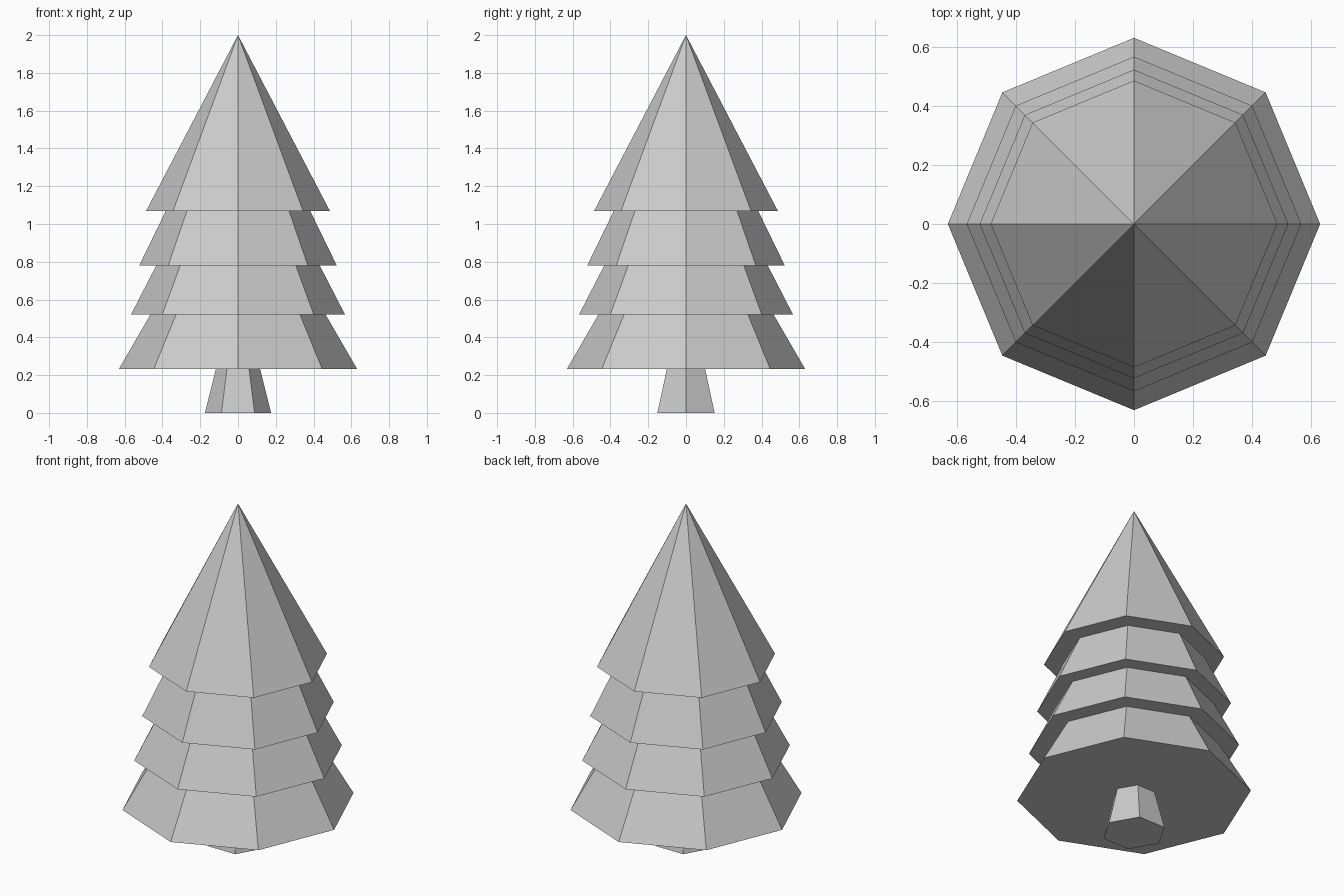
import bpy, bmesh
from math import cos, sin, tau

if "Cube" in bpy.data.objects:
    bpy.data.objects.remove(bpy.data.objects["Cube"])


def lathe(name, profile, sides):
    """Flat-shaded closed solid from (radius, z) points, listed bottom to top."""
    bm = bmesh.new()
    rings = []
    for r, z in profile:
        if r == 0:
            rings.append([bm.verts.new((0, 0, z))] * sides)
        else:
            rings.append([bm.verts.new((r * cos(tau * i / sides), r * sin(tau * i / sides), z))
                          for i in range(sides)])
    for low, high in zip(rings, rings[1:]):
        for i in range(sides):
            j = (i + 1) % sides
            corners = [low[i], low[j], high[j], high[i]]
            bm.faces.new(list(dict.fromkeys(corners)))
    # Cap open ends
    for ring in (rings[0], rings[-1]):
        if len(set(ring)) > 2:
            bm.faces.new(ring)
    bmesh.ops.recalc_face_normals(bm, faces=bm.faces)
    mesh = bpy.data.meshes.new(name)
    bm.to_mesh(mesh)
    bm.free()
    obj = bpy.data.objects.new(name, mesh)
    bpy.context.collection.objects.link(obj)
    return obj


# Tapered six-sided trunk, set slightly into the foliage
lathe("trunk", [(0.175, 0), (0.115, 0.24)], 6)

# Eight-sided foliage: stepped skirts ending in a point
tiers = [  # bottom radius, bottom z, top radius, top z
    (0.631, 0.232, 0.464, 0.52),
    (0.567, 0.52, 0.433, 0.78),
    (0.523, 0.78, 0.382, 1.07),
    (0.486, 1.07, 0, 2.0),
]
foliage_profile = []
for r0, z0, r1, z1 in tiers:
    foliage_profile += [(r0, z0), (r1, z1)]
lathe("foliage", foliage_profile, 8)
